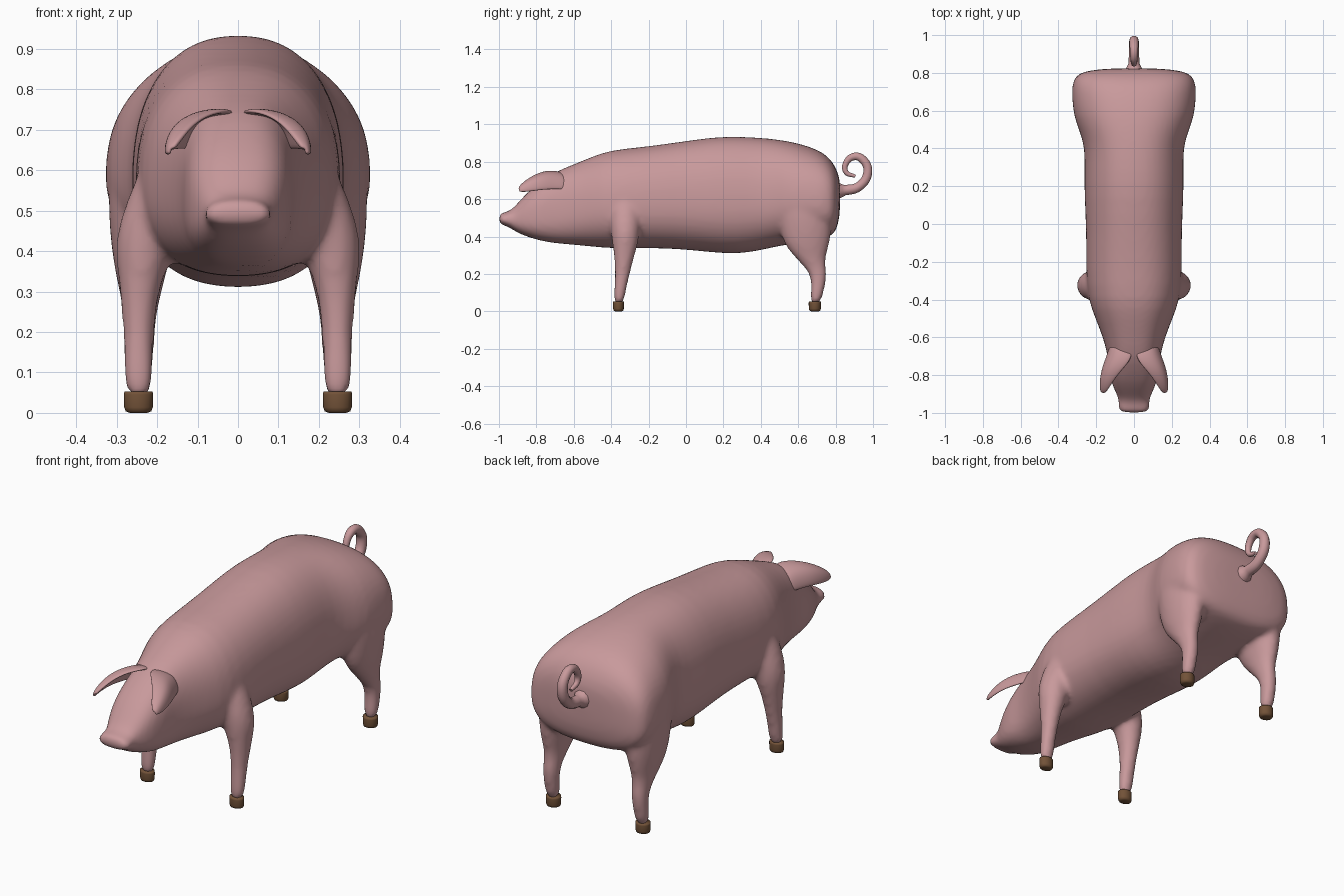
import bpy, bmesh, math
from mathutils import Vector

old = bpy.data.objects.get("Cube")
if old:
    bpy.data.objects.remove(old, do_unlink=True)


def material(name, rgb):
    m = bpy.data.materials.new(name)
    m.use_nodes = True
    m.diffuse_color = (*rgb, 1)
    m.node_tree.nodes["Principled BSDF"].inputs["Base Color"].default_value = (*rgb, 1)
    return m


skin = material("pink skin", (0.58, 0.32, 0.33))
horn = material("brown hoof", (0.17, 0.085, 0.04))


def make_object(name, bm, mat):
    bmesh.ops.recalc_face_normals(bm, faces=bm.faces)
    for f in bm.faces:
        f.smooth = True
    mesh = bpy.data.meshes.new(name)
    bm.to_mesh(mesh)
    bm.free()
    mesh.materials.append(mat)
    ob = bpy.data.objects.new(name, mesh)
    bpy.context.collection.objects.link(ob)
    return ob


def loft(bm, rings):
    """Skin a list of closed point rings and cap both ends."""
    loops = [[bm.verts.new(p) for p in ring] for ring in rings]
    n = len(loops[0])
    for a, b in zip(loops, loops[1:]):
        for i in range(n):
            j = (i + 1) % n
            bm.faces.new((a[i], a[j], b[j], b[i]))
    bm.faces.new(loops[0])
    bm.faces.new(loops[-1])


def power(v, e):
    return math.copysign(abs(v) ** (2 / e), v)


def body_ring(y, bottom, top, half, e, n=28):
    mid = bottom + 0.42 * (top - bottom)
    ring = []
    for i in range(n):
        t = math.tau * i / n
        s = power(math.sin(t), e)
        ring.append((half * power(math.cos(t), e), y,
                     mid + s * ((top - mid) if s > 0 else (mid - bottom))))
    return ring


def leg_ring(side, z, cx, cy, rx, ry, n=16):
    return [(side * (cx + rx * math.cos(math.tau * i / n)),
             cy + ry * math.sin(math.tau * i / n), z) for i in range(n)]


# Trunk and head: y, bottom, top, half width, squareness
trunk = [
    (-1.00, .475, .515, .060, 2.3), (-.99, .463, .527, .084, 2.3),
    (-.955, .455, .533, .084, 2.3), (-.93, .438, .545, .080, 2.4),
    (-.89, .415, .590, .098, 2.6), (-.84, .395, .645, .120, 2.7),
    (-.77, .375, .700, .135, 2.7), (-.70, .363, .748, .138, 2.6),
    (-.60, .355, .787, .165, 2.4), (-.50, .345, .830, .205, 2.3),
    (-.40, .335, .865, .245, 2.3), (-.25, .337, .878, .256, 2.3),
    (-.05, .335, .905, .253, 2.3), (.15, .312, .935, .264, 2.3),
    (.28, .305, .937, .264, 2.3), (.40, .325, .930, .262, 2.3),
    (.48, .345, .922, .285, 2.3), (.57, .360, .908, .322, 2.3),
    (.67, .375, .880, .330, 2.4), (.74, .390, .847, .330, 2.5),
    (.785, .405, .800, .312, 2.7), (.812, .450, .745, .260, 2.7),
    (.825, .540, .690, .120, 2.5)]

# Legs: z, centre x, centre y, radius x, radius y
front_leg = [
    (.66, .16, -.32, .060, .070), (.52, .205, -.325, .075, .085),
    (.43, .225, -.325, .082, .080), (.36, .237, -.325, .064, .070),
    (.30, .244, -.330, .049, .056), (.20, .246, -.339, .038, .040),
    (.12, .246, -.352, .039, .033), (.03, .246, -.361, .034, .028)]
rear_leg = [
    (.66, .225, .63, .090, .140), (.55, .230, .63, .094, .150),
    (.45, .234, .64, .086, .145), (.36, .240, .645, .068, .125),
    (.30, .241, .660, .053, .091), (.25, .242, .682, .043, .063),
    (.20, .243, .710, .038, .047), (.13, .245, .707, .037, .037),
    (.03, .246, .688, .034, .032)]

bm = bmesh.new()
loft(bm, [body_ring(*s) for s in trunk])
for side in (-1, 1):
    for leg in (front_leg, rear_leg):
        loft(bm, [leg_ring(side, *s) for s in leg])
body = make_object("body_and_legs", bm, skin)

# Fuse the trunk and legs into one soft surface
body.modifiers.new("round", 'SUBSURF').levels = 1
body.modifiers["round"].render_levels = 1
fuse = body.modifiers.new("fuse", 'REMESH')
fuse.mode = 'VOXEL'
fuse.voxel_size = 0.013
fuse.use_smooth_shade = True
soften = body.modifiers.new("soften", 'SMOOTH')
soften.factor = 0.5
soften.iterations = 8

# Hooves
for end, cy, ry in (("front", -.361, .029), ("rear", .689, .033)):
    for side, label in ((1, "left"), (-1, "right")):
        bm = bmesh.new()
        loft(bm, [leg_ring(side, z, .246, cy, .036 * k, ry * k)
                  for z, k in ((.053, .97), (.045, 1), (.014, .98), (.004, .88), (0, .6))])
        make_object(f"{end}_{label}_hoof", bm, horn)

# Ears: inner and outer edge points along the length
ear_edges = [
    ((.010, -.66, .735), (.120, -.63, .650)), ((.010, -.715, .750), (.143, -.70, .652)),
    ((.065, -.775, .742), (.165, -.76, .650)), ((.108, -.83, .715), (.176, -.82, .642)),
    ((.135, -.875, .682), (.176, -.865, .637)), ((.155, -.895, .655), (.170, -.892, .640))]
for side, label in ((1, "left"), (-1, "right")):
    bm = bmesh.new()
    rows = []
    for a, b in ear_edges:
        a, b = Vector(a), Vector(b)
        bulge = Vector((.20, 0, .20)) * (b - a).length
        row = []
        for k in range(5):
            t = k / 4
            p = a.lerp(b, t) + bulge * math.sin(math.pi * t)
            row.append(bm.verts.new((side * p.x, p.y, p.z)))
        rows.append(row)
    for r, q in zip(rows, rows[1:]):
        for k in range(4):
            bm.faces.new((r[k], r[k + 1], q[k + 1], q[k]))
    ear = make_object(label + "_ear", bm, skin)
    solid = ear.modifiers.new("thickness", 'SOLIDIFY')
    solid.thickness = 0.014
    solid.offset = 0
    smooth = ear.modifiers.new("round", 'SUBSURF')
    smooth.levels = smooth.render_levels = 2

# Curly tail: y, z, radius
tail_path = [
    (.79, .645, .060), (.85, .648, .029), (.925, .668, .026), (.972, .745, .025),
    (.945, .812, .023), (.90, .828, .021), (.857, .795, .017), (.855, .745, .014),
    (.905, .722, .009)]
curve = bpy.data.curves.new("tail", 'CURVE')
curve.dimensions = '3D'
curve.bevel_depth = 1
curve.bevel_resolution = 3
curve.use_fill_caps = True
spline = curve.splines.new('BEZIER')
spline.bezier_points.add(len(tail_path) - 1)
for pt, (y, z, r) in zip(spline.bezier_points, tail_path):
    pt.co = (0, y, z)
    pt.radius = r
    pt.handle_left_type = pt.handle_right_type = 'AUTO'
spline.resolution_u = 6
curve.materials.append(skin)
bpy.context.collection.objects.link(bpy.data.objects.new("tail", curve))
